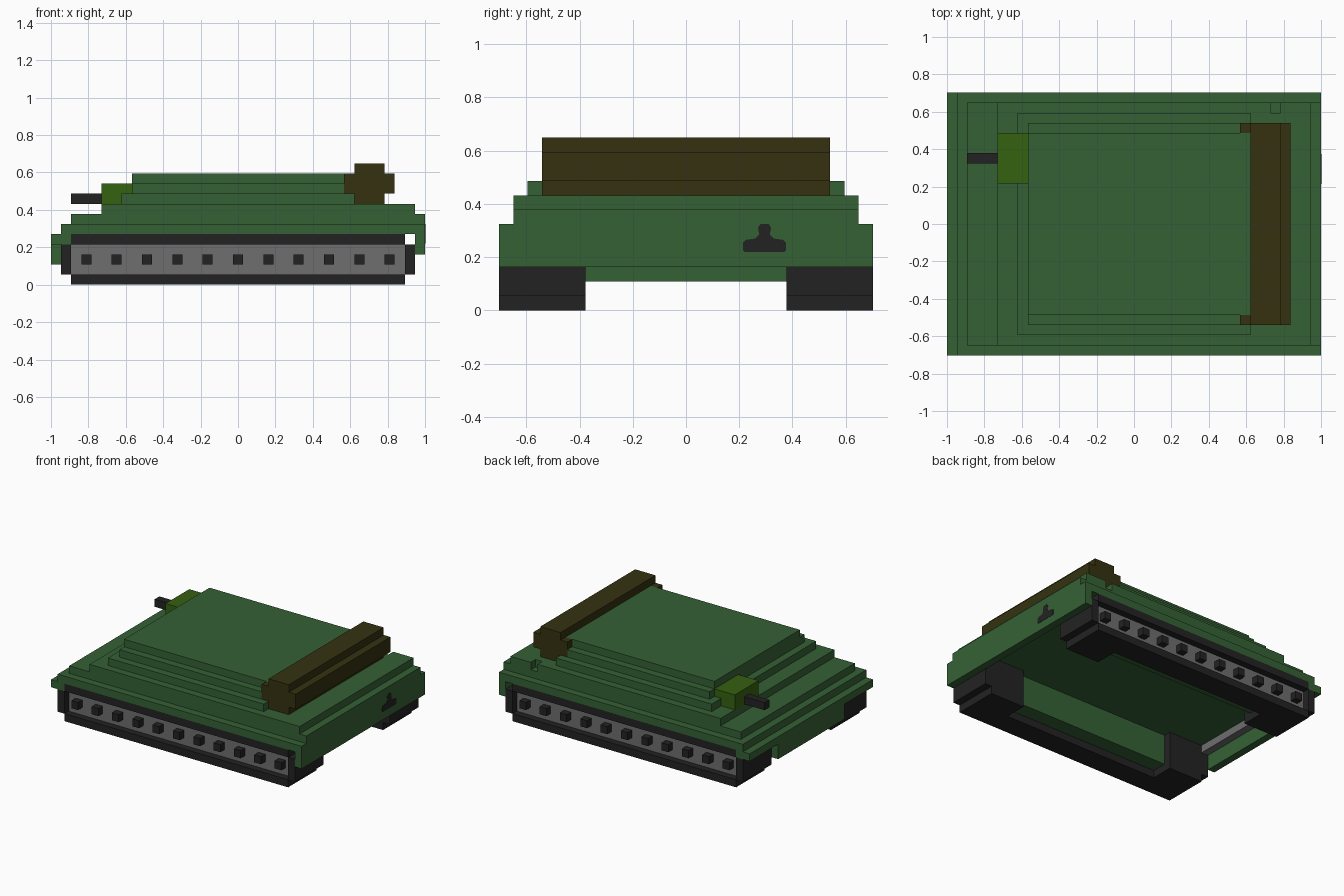
import bpy, bmesh
from mathutils import Vector

cube = bpy.data.objects.get("Cube")
if cube:
    bpy.data.objects.remove(cube, do_unlink=True)

U = 2 / 37  # one block; x counts 0..37 from the right end, y is -13..13, z is 0..12


def material(name, rgb):
    m = bpy.data.materials.new(name)
    m.use_nodes = True
    m.diffuse_color = (*rgb, 1)
    m.node_tree.nodes["Principled BSDF"].inputs["Base Color"].default_value = (*rgb, 1)
    return m


GREEN = material("hull green", (0.036, 0.119, 0.036))
BLACK = material("track black", (0.0165, 0.0165, 0.0165))
GREY = material("panel grey", (0.156, 0.156, 0.156))
BROWN = material("dark brown", (0.035, 0.031, 0.005))
OLIVE = material("olive green", (0.036, 0.119, 0.005))


def pos(x, y, z):
    return Vector(((x - 18.5) * U, y * U, z * U))


def finish(name, mat, bm):
    bmesh.ops.recalc_face_normals(bm, faces=bm.faces[:])
    me = bpy.data.meshes.new(name)
    bm.to_mesh(me)
    bm.free()
    me.materials.append(mat)
    ob = bpy.data.objects.new(name, me)
    bpy.context.collection.objects.link(ob)
    return ob


def blocks(name, mat, boxes, mirror=False):
    """Boxes given as (x0, x1, y0, y1, z0, z1) in block units."""
    bm = bmesh.new()
    for x0, x1, y0, y1, z0, z1 in boxes:
        a, b = pos(x0, y0, z0), pos(x1, y1, z1)
        verts = bmesh.ops.create_cube(bm, size=1)["verts"]
        bmesh.ops.scale(bm, vec=b - a, verts=verts)
        bmesh.ops.translate(bm, vec=(a + b) / 2, verts=verts)
    ob = finish(name, mat, bm)
    if mirror:
        mod = ob.modifiers.new("both sides", "MIRROR")
        mod.use_axis = (False, True, False)
        mod.use_mirror_merge = False
    return ob


# stepped hull, widest at the bottom
blocks("hull_lower_deck", GREEN, [(1, 37, -13, 13, 5, 6)])
blocks("hull_middle_deck", GREEN, [(2, 37, -12, 12, 6, 7)])
# the notch in the rear edge is left out between the last two boxes
blocks("hull_upper_deck", GREEN, [(5, 36, -12, 11, 7, 8),
                                  (5, 32, 11, 12, 7, 8), (33, 36, 11, 12, 7, 8)])
blocks("superstructure", GREEN, [(7, 30, -11, 11, 8, 9), (8, 29, -10, 10, 9, 10),
                                 (8, 30, -9, 9, 10, 11)])

# end plates
blocks("right_end_plate", GREEN, [(0, 1, -13, 13, 4, 5), (0, 1, -7, 7, 2, 4)])
blocks("left_end_plate", GREEN, [(36, 37, -13, 13, 3, 5)])
blocks("right_end_bracket", GREEN, [(1, 2, 10, 13, 4, 5)], True)
blocks("right_end_bar", GREY, [(1, 2, -10, 10, 4, 5)])

# long box across the left end of the deck, with small end lugs
blocks("stowage_box", BROWN, [(30, 33, -10, 10, 8, 12), (33, 34, -10, 10, 9, 11)])
blocks("stowage_box_lugs", BROWN, [(29, 30, 9, 10, 9, 11)], True)

# offset gun mount
blocks("gun_mount", OLIVE, [(5, 8, 4, 9, 8, 10)])
blocks("gun_barrel", BLACK, [(2, 5, 6, 7, 8, 9)])

# tracks, mirrored front to back
blocks("track_ends", BLACK, [(2, 7, 7, 12, 1, 5), (30, 35, 7, 12, 1, 5),
                             (1, 2, 7, 13, 1, 4), (35, 36, 7, 13, 1, 4)], True)
blocks("track_bottom", BLACK, [(2, 7, 7, 13, 0, 1), (30, 35, 7, 13, 0, 1),
                               (7, 30, 10, 13, 0, 1)], True)
blocks("track_top", BLACK, [(2, 35, 11.9, 13, 4, 5)], True)
blocks("track_inner_wall", GREEN, [(7, 30, 8, 11.8, 1, 5)], True)
blocks("track_side_panel", GREY, [(2, 35, 11.7, 12.1, 1, 4)], True)
blocks("road_wheels", BLACK,
       [(18 + 3 * k, 19 + 3 * k, 12, 13, 2, 3) for k in range(-5, 6)], True)

# towing hook plate on the left end
outline = [(0.215, 0.225), (0.22, 0.22), (0.37, 0.22), (0.375, 0.225), (0.375, 0.255),
           (0.365, 0.265), (0.33, 0.27), (0.315, 0.285), (0.32, 0.31), (0.31, 0.325),
           (0.28, 0.325), (0.27, 0.31), (0.275, 0.285), (0.26, 0.27), (0.225, 0.265),
           (0.215, 0.255)]
bm = bmesh.new()
face = bm.faces.new([bm.verts.new((0.998, y, z)) for y, z in outline])
ext = bmesh.ops.extrude_face_region(bm, geom=[face])["geom"]
bmesh.ops.translate(bm, vec=(0.004, 0, 0),
                    verts=[v for v in ext if isinstance(v, bmesh.types.BMVert)])
finish("tow_hook", BLACK, bm)
